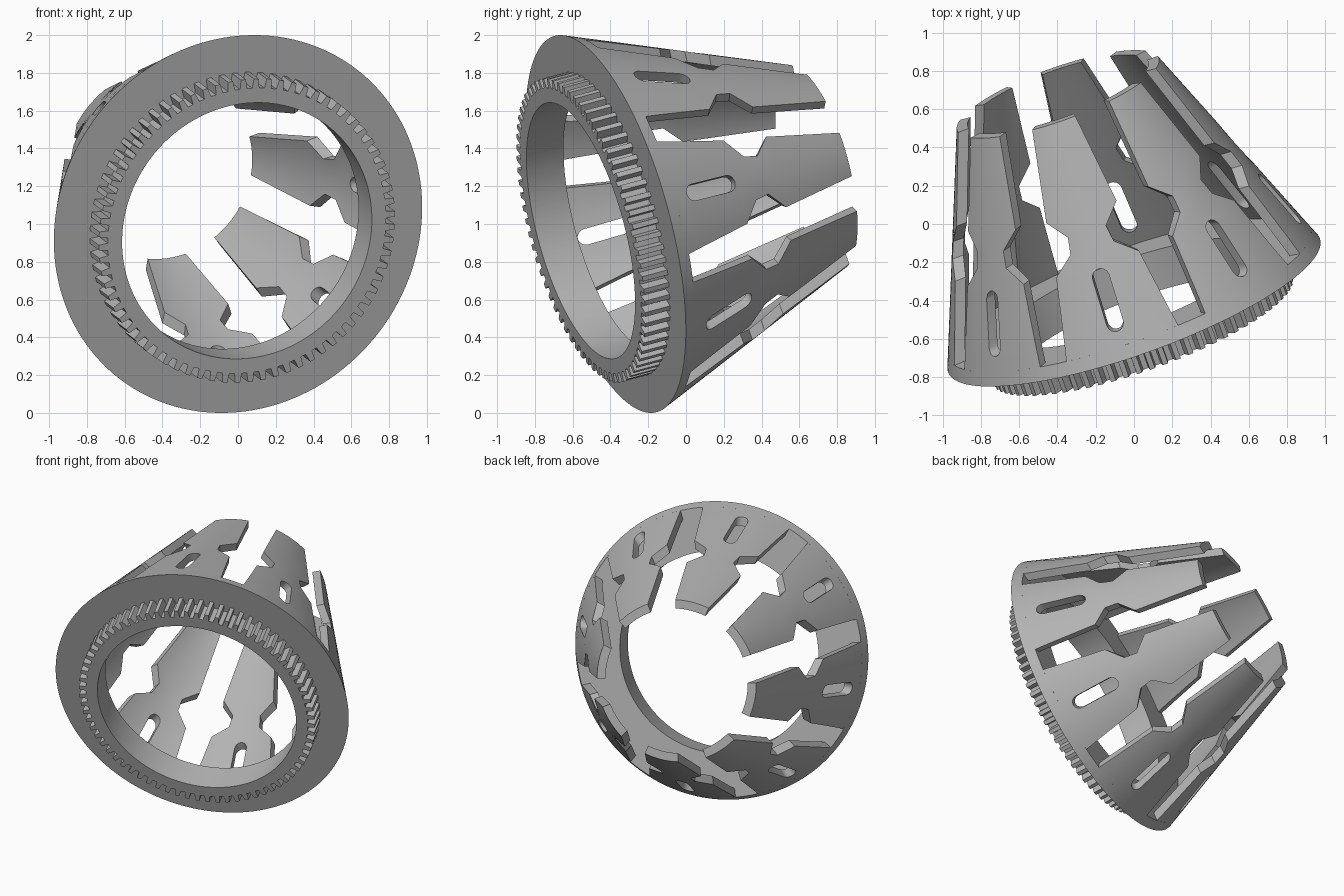
import bpy, bmesh, math
from mathutils import Matrix, Vector

if "Cube" in bpy.data.objects:
    bpy.data.objects.remove(bpy.data.objects["Cube"], do_unlink=True)

# Single grey material
grey = bpy.data.materials.new("plain grey")
grey.use_nodes = True
colour = (0.45, 0.45, 0.45, 1)
grey.diffuse_color = colour
grey.node_tree.nodes["Principled BSDF"].inputs["Base Color"].default_value = colour

# Tilted frame: local z runs along the cone axis, from the flange to the prong tips
axis = Vector((-0.328, 0.911, 0.247)).normalized()
side = Vector((axis.y, -axis.x, 0)).normalized()
frame = Matrix((side, axis.cross(side), axis)).transposed().to_4x4()
frame.translation = (0, -0.425, 1.0)

LENGTH, THICK = 1.21, 0.06
FLANGE, GEAR = 0.07, 0.145
BORE, ROOT, TIP = 0.70, 0.78, 0.83
TEETH, PRONGS, PHASE = 72, 8, -7.5


def cone_radius(t):
    return 1.032 - 0.39 * t


def polar(radius, angle, t):
    return (radius * math.cos(angle), radius * math.sin(angle), t)


def finish(bm, name):
    bmesh.ops.recalc_face_normals(bm, faces=bm.faces)
    mesh = bpy.data.meshes.new(name)
    bm.to_mesh(mesh)
    bm.free()
    mesh.materials.append(grey)
    return mesh


def place(mesh, name, turn=0):
    obj = bpy.data.objects.new(name, mesh)
    bpy.context.collection.objects.link(obj)
    obj.matrix_world = frame @ Matrix.Rotation(turn, 4, "Z")
    return obj


def make_collar():
    """Flange and toothed ring as one closed loft around the axis."""
    bm = bmesh.new()
    steps = [0, 0.42, 0.52, 0.90]
    angles = [(i + s) * math.tau / TEETH for i in range(TEETH) for s in steps]
    gear = [ROOT, ROOT, TIP, TIP]
    sections = [([BORE] * 4, FLANGE), ([BORE] * 4, -GEAR),
                (gear, -GEAR), (gear, 0),
                ([cone_radius(0)] * 4, 0), ([cone_radius(FLANGE)] * 4, FLANGE)]
    rings = [[bm.verts.new(polar(radii[i % 4], a, t)) for i, a in enumerate(angles)]
             for radii, t in sections]
    for k, ring in enumerate(rings):
        following = rings[(k + 1) % len(rings)]
        for i in range(len(ring)):
            j = (i + 1) % len(ring)
            bm.faces.new((ring[i], ring[j], following[j], following[i]))
    return finish(bm, "collar_with_gear")


# Prong outline: distance along the axis, half angle in degrees
OUTLINE = [(0.06, 18), (0.48, 15.8), (0.57, 8.5), (0.655, 7.8), (0.75, 15.2), (LENGTH, 12.3)]
SLOT_START, SLOT_END, SLOT_HALF = 0.145, 0.465, 0.045


def outer_angle(t):
    for (t0, a0), (t1, a1) in zip(OUTLINE, OUTLINE[1:]):
        if t <= t1 + 1e-6:
            return math.radians(a0 + (a1 - a0) * (t - t0) / (t1 - t0))


def slot_angle(t):
    """Half angle of the round-ended slot, zero outside it."""
    edge = min(t - SLOT_START, SLOT_END - t)
    if edge <= 1e-6:
        return 0
    gap = max(SLOT_HALF - edge, 0)
    return math.sqrt(SLOT_HALF ** 2 - gap ** 2) / cone_radius(t)


def make_prong():
    bm = bmesh.new()
    # Rows at every outline corner, with extra rows round the slot ends
    rows = {t for t, a in OUTLINE}
    for k in range(7):
        d = SLOT_HALF * (1 - math.cos(k * math.pi / 12))
        rows |= {SLOT_START + d, SLOT_END - d}
    rows = sorted(rows)
    cols = 6
    for sign in (-1, 1):
        grid = []
        for t in rows:
            inner, outer = slot_angle(t), outer_angle(t)
            grid.append([bm.verts.new(polar(cone_radius(t),
                         sign * (inner + (outer - inner) * c / cols), t))
                         for c in range(cols + 1)])
        for low, high in zip(grid, grid[1:]):
            for c in range(cols):
                quad = (low[c], low[c + 1], high[c + 1], high[c])
                bm.faces.new(quad if sign > 0 else quad[::-1])
    bmesh.ops.remove_doubles(bm, verts=bm.verts, dist=1e-5)
    # Thicken towards the axis, keeping the outer skin
    skin = list(bm.faces)
    extruded = bmesh.ops.extrude_face_region(bm, geom=skin, use_keep_orig=True)
    for v in extruded["geom"]:
        if isinstance(v, bmesh.types.BMVert):
            radial = Vector((v.co.x, v.co.y, 0)).normalized()
            v.co -= radial * THICK
    return finish(bm, "prong")


parts = [place(make_collar(), "collar_with_gear")]
prong_mesh = make_prong()
for i in range(PRONGS):
    turn = math.radians(PHASE) + i * math.tau / PRONGS
    parts.append(place(prong_mesh, f"prong_{i + 1}", turn))

# Smooth round surfaces, crisp edges
bpy.ops.object.select_all(action="DESELECT")
for obj in parts:
    obj.select_set(True)
bpy.context.view_layer.objects.active = parts[0]
bpy.ops.object.shade_smooth_by_angle(angle=math.radians(25))
